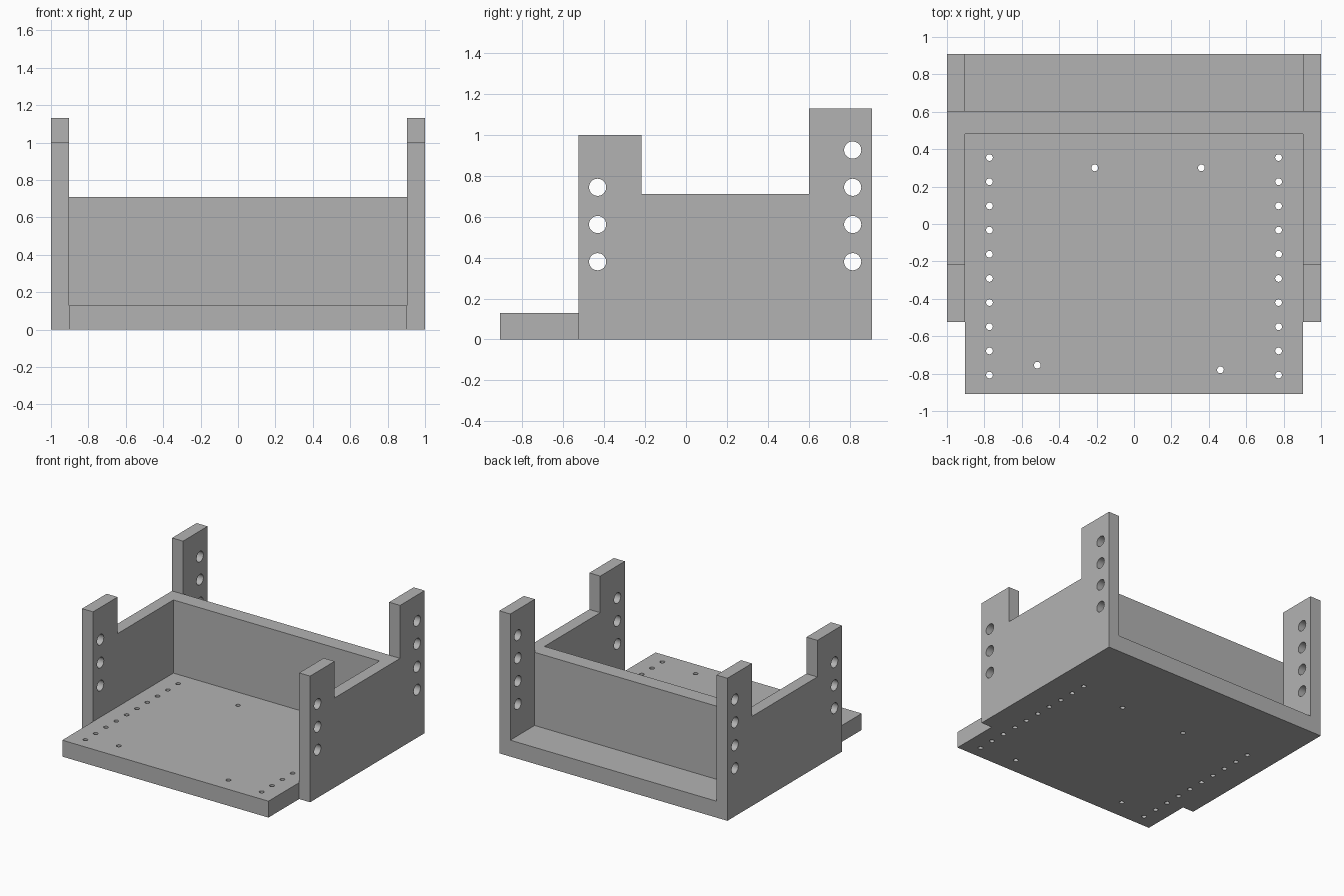
import bpy, bmesh
from mathutils import Matrix, Vector

if "Cube" in bpy.data.objects:
    bpy.data.objects.remove(bpy.data.objects["Cube"])

INNER, OUTER = 0.904, 1.0
FRONT, BACK = -0.91, 0.91
SIDE_FRONT = -0.525
FLOOR_TOP, WALL_TOP = 0.13, 0.71

grey = bpy.data.materials.new("plain grey")
grey.use_nodes = True
colour = (0.45, 0.45, 0.45, 1)
grey.diffuse_color = colour
grey.node_tree.nodes["Principled BSDF"].inputs["Base Color"].default_value = colour


def finish(name, bm):
    bmesh.ops.recalc_face_normals(bm, faces=bm.faces)
    mesh = bpy.data.meshes.new(name)
    bm.to_mesh(mesh)
    bm.free()
    mesh.materials.append(grey)
    obj = bpy.data.objects.new(name, mesh)
    bpy.context.collection.objects.link(obj)
    return obj


def extrude(name, outline, offset):
    """Extrude a flat outline into a solid panel."""
    bm = bmesh.new()
    face = bm.faces.new([bm.verts.new(p) for p in outline])
    new = bmesh.ops.extrude_face_region(bm, geom=[face])["geom"]
    bmesh.ops.translate(bm, vec=Vector(offset),
                        verts=[v for v in new if isinstance(v, bmesh.types.BMVert)])
    return finish(name, bm)


def drill(obj, centres, radius, axis):
    """Cut round through holes at the centres along the axis."""
    turn = Matrix.Rotation(1.5707963, 4, 'Y') if axis == 'X' else Matrix()
    bm = bmesh.new()
    for c in centres:
        bmesh.ops.create_cone(bm, cap_ends=True, segments=32, radius1=radius,
                              radius2=radius, depth=0.4,
                              matrix=Matrix.Translation(c) @ turn)
    cutter = finish("hole_cutter", bm)
    cutter.hide_render = True
    mod = obj.modifiers.new("holes", 'BOOLEAN')
    mod.operation, mod.solver, mod.object = 'DIFFERENCE', 'EXACT', cutter
    bpy.ops.object.select_all(action='DESELECT')
    obj.select_set(True)
    bpy.context.view_layer.objects.active = obj
    bpy.ops.object.modifier_apply(modifier=mod.name)
    bpy.data.objects.remove(cutter)
    bpy.ops.object.shade_smooth_by_angle()


# Floor plate with two rows of small holes and four mounting holes
floor = extrude("floor_plate",
                [(-INNER, FRONT, 0), (INNER, FRONT, 0), (INNER, BACK, 0), (-INNER, BACK, 0)],
                (0, 0, FLOOR_TOP))
spots = [(s * 0.773, 0.355 - 0.1292 * i) for s in (-1, 1) for i in range(10)]
spots += [(-0.21, 0.3), (0.36, 0.3), (-0.517, -0.755), (0.462, -0.78)]
drill(floor, [(x, y, FLOOR_TOP / 2) for x, y in spots], 0.018, 'Z')

# Cross wall set in from the back
extrude("back_wall",
        [(-INNER, 0.482, FLOOR_TOP), (INNER, 0.482, FLOOR_TOP),
         (INNER, 0.605, FLOOR_TOP), (-INNER, 0.605, FLOOR_TOP)],
        (0, 0, WALL_TOP - FLOOR_TOP))

# Side panels with raised posts and a column of holes in each post
profile = [(SIDE_FRONT, 0), (BACK, 0), (BACK, 1.13), (0.602, 1.13),
           (0.602, WALL_TOP), (-0.217, WALL_TOP), (-0.217, 1.0), (SIDE_FRONT, 1.0)]
for name, s in (("left_side_panel", 1), ("right_side_panel", -1)):
    panel = extrude(name, [(s * INNER, y, z) for y, z in profile],
                    (s * (OUTER - INNER), 0, 0))
    holes = [(s * 0.95, y, 0.38 + 0.182 * i)
             for y, count in ((-0.432, 3), (0.815, 4)) for i in range(count)]
    drill(panel, holes, 0.042, 'X')
